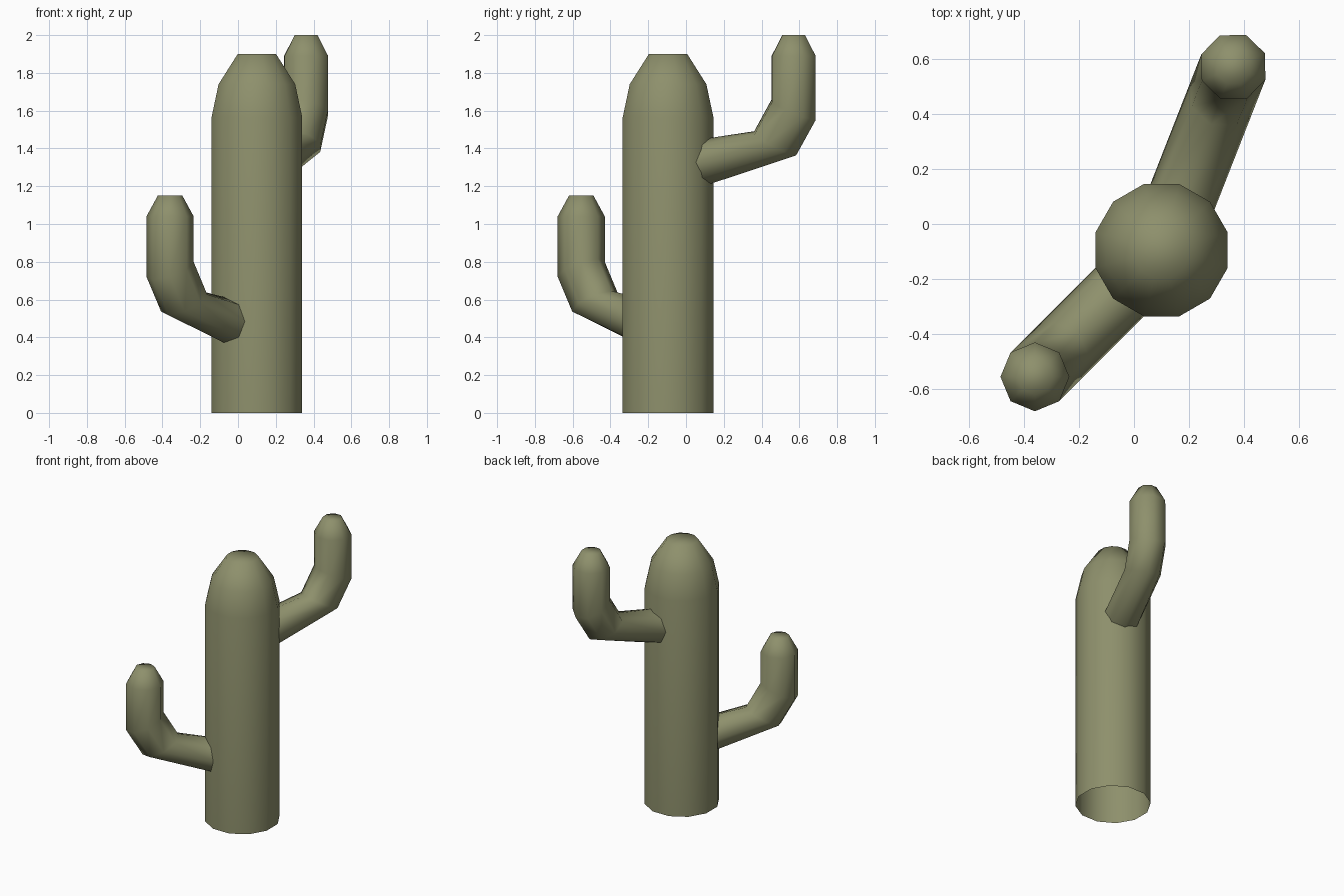
import bpy, math
from mathutils import Vector

if "Cube" in bpy.data.objects:
    bpy.data.objects.remove(bpy.data.objects["Cube"])

green = bpy.data.materials.new("cactus green")
green.diffuse_color = (0.27, 0.279, 0.15, 1)
green.use_nodes = True
green.node_tree.nodes["Principled BSDF"].inputs["Base Color"].default_value = green.diffuse_color

CENTRE = Vector((0.10, -0.095, 0))


def loft(name, heading, sides, rings, phase=0.0):
    """Skin a tube along rings in the vertical plane of the heading.
    Each ring: (distance out, height, half-axis out, half-axis up, sideways radius)."""
    out = Vector((math.cos(heading), math.sin(heading), 0))
    side = Vector((-out.y, out.x, 0))
    up = Vector((0, 0, 1))
    verts, faces = [], []
    for s, z, hs, hz, w in rings:
        for i in range(sides):
            t = phase + math.tau * i / sides
            c, k = math.cos(t), math.sin(t)
            verts.append(CENTRE + out * (s + hs * c) + up * (z + hz * c) + side * (w * k))
    for r in range(len(rings) - 1):
        a, b = r * sides, (r + 1) * sides
        for i in range(sides):
            j = (i + 1) % sides
            faces.append((a + i, a + j, b + j, b + i))
    # closed tip, open base
    faces.append(tuple(range((len(rings) - 1) * sides, len(rings) * sides)))
    mesh = bpy.data.meshes.new(name)
    mesh.from_pydata(verts, [], faces)
    mesh.materials.append(green)
    mesh.shade_smooth()
    obj = bpy.data.objects.new(name, mesh)
    bpy.context.collection.objects.link(obj)
    return obj


# trunk: twelve-sided column with a tapered top
loft("trunk", 0, 12,
     [(0, z, r, 0, r) for z, r in ((0, 0.2485), (1.565, 0.2485), (1.74, 0.21), (1.90, 0.105))],
     phase=math.radians(15))


# arms: eight-sided tubes bending from the trunk to vertical
def arm(name, heading, reach, base_z, tip_z):
    loft(name, math.radians(heading), 8, [
        (0.20, base_z, 0, -0.125, 0.125),
        (reach - 0.105, base_z + 0.102, 0.119, -0.064, 0.125),
        (reach, base_z + 0.28, 0.125, -0.055, 0.125),
        (reach, tip_z - 0.11, 0.125, 0, 0.125),
        (reach, tip_z, 0.065, 0, 0.065)])


arm("upper_arm", 68.6, 0.714, 1.325, 2.0)
arm("lower_arm", 225, 0.65, 0.48, 1.15)
